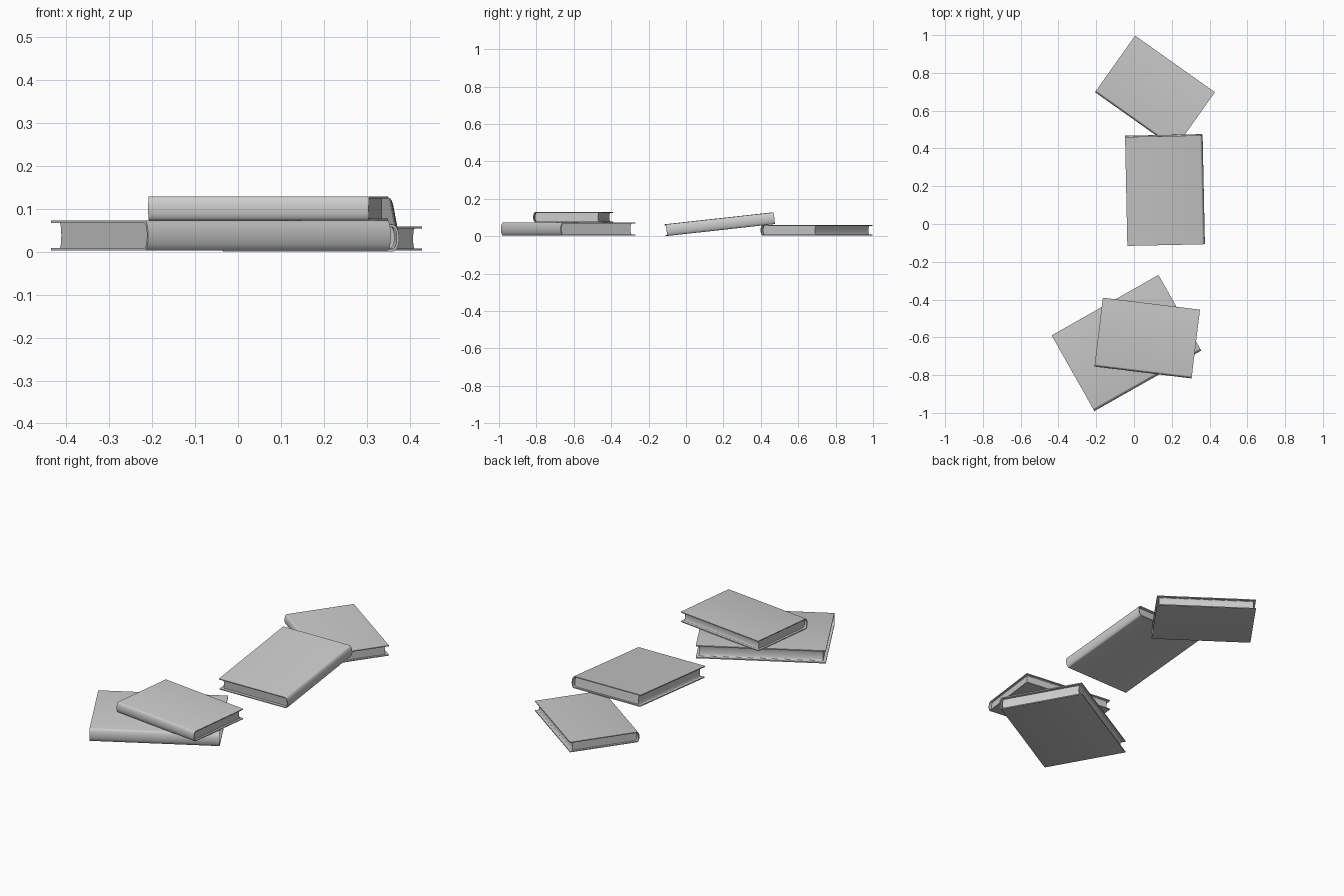
import bpy, math
from mathutils import Matrix, Vector

if "Cube" in bpy.data.objects:
    bpy.data.objects.remove(bpy.data.objects["Cube"])

# Book proportions relative to its length
WIDTH, THICK, BOARD, INSET, BULGE = 0.708, 0.108, 0.009, 0.023, 0.024
N = 12


def arc(y_end, half, depth):
    # bulging curve from top to bottom, furthest out at mid height
    return [(y_end - depth * math.cos(a), half * math.sin(a))
            for a in (math.pi / 2 - math.pi * i / N for i in range(N + 1))]


def prism(name, profile, length, matrix):
    # extrude a (y, z) outline along the book's length
    n = len(profile)
    verts = [matrix @ Vector((x, y, z)) for x in (-length / 2, length / 2) for y, z in profile]
    faces = [tuple(range(n))[::-1], tuple(range(n, 2 * n))]
    faces += [(i, (i + 1) % n, n + (i + 1) % n, n + i) for i in range(n)]
    mesh = bpy.data.meshes.new(name)
    mesh.from_pydata(verts, [], faces)
    mesh.update()
    obj = bpy.data.objects.new(name, mesh)
    bpy.context.collection.objects.link(obj)
    bpy.ops.object.select_all(action='DESELECT')
    obj.select_set(True)
    bpy.context.view_layer.objects.active = obj
    bpy.ops.object.mode_set(mode='EDIT')
    bpy.ops.mesh.select_all(action='SELECT')
    bpy.ops.mesh.normals_make_consistent(inside=False)
    bpy.ops.object.mode_set(mode='OBJECT')
    bpy.ops.object.shade_smooth_by_angle(angle=math.radians(30))


def book(name, centre, length, angle, tilt=0):
    m = (Matrix.Translation(centre) @ Matrix.Rotation(math.radians(angle), 4, 'Z')
         @ Matrix.Rotation(math.radians(-tilt), 4, 'Y') @ Matrix.Scale(length, 4))
    w, h = WIDTH / 2, THICK / 2
    inner = h - BOARD
    # wrap-around cover with rounded spine
    outside = arc(-w + BULGE, h, BULGE)
    inside = arc(-w + BULGE + 0.003, inner, BULGE - 0.006)
    cover = [(w, h)] + outside + [(w, -h), (w, -inner)] + inside[::-1] + [(w, inner)]
    prism(name + "_cover", cover, 1, m)
    # page block: rounded back, hollow fore edge
    back = arc(-w + BULGE + 0.012, inner, 0.019)
    fore = arc(w - INSET, inner, 0.012)
    prism(name + "_pages", back + fore[::-1], 1 - 2 * INSET, m)


# Two books stacked, one leaning on another
book("large_book", (-0.04, -0.63, 0.038), 0.65, 29.5)
book("stacked_book", (0.07, -0.604, 0.1015), 0.518, -7.0)
book("leaning_book", (0.164, 0.18, 0.064), 0.58, 91.2, 6.3)
book("far_book", (0.111, 0.698, 0.031), 0.518, -35.3)
